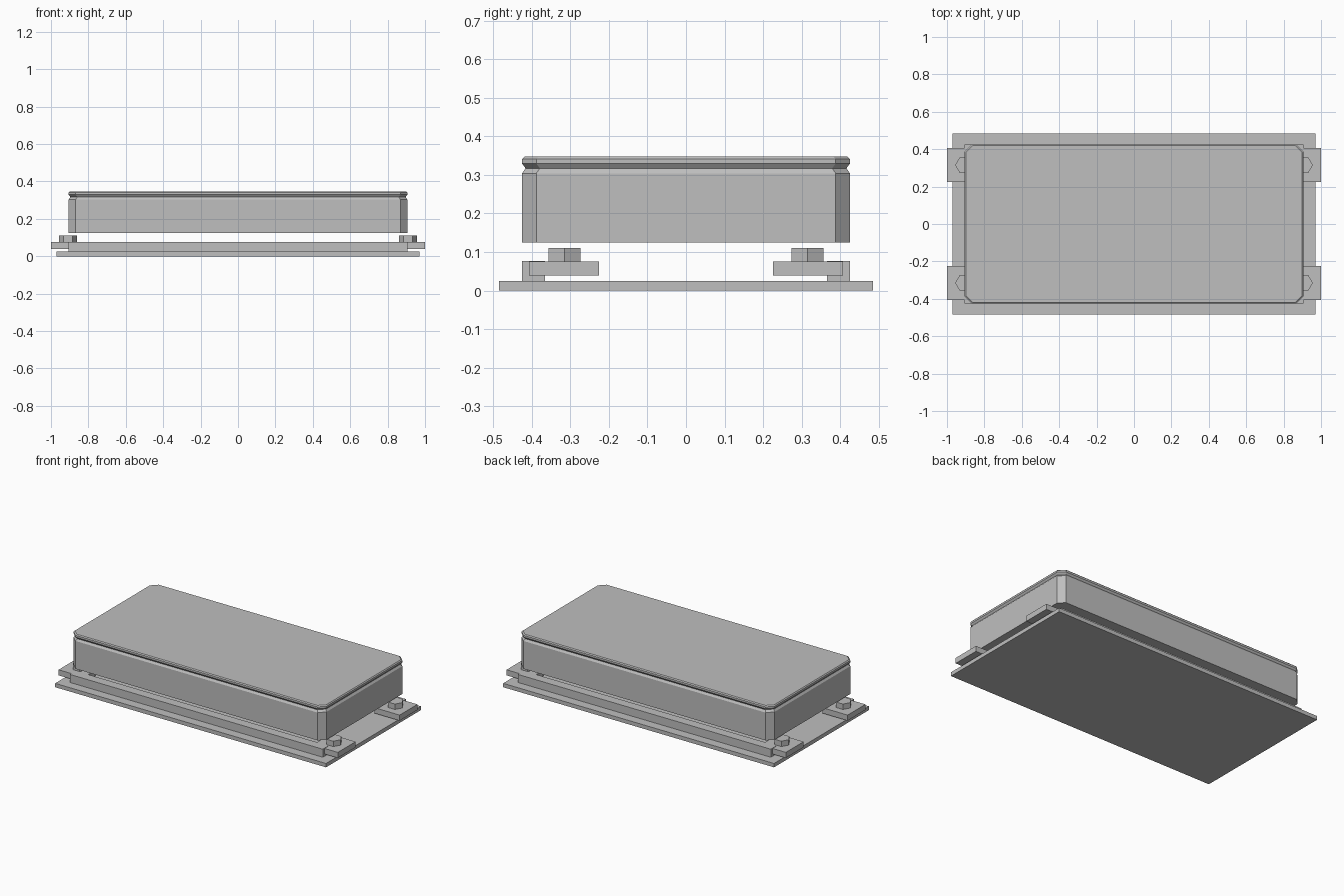
import bpy, bmesh
from math import cos, sin, pi

cube = bpy.data.objects.get("Cube")
if cube:
    bpy.data.objects.remove(cube, do_unlink=True)

# Single plain metal colour
GREY = (0.52, 0.52, 0.52, 1)
metal = bpy.data.materials.new("grey metal")
metal.use_nodes = True
metal.diffuse_color = GREY
metal.node_tree.nodes["Principled BSDF"].inputs["Base Color"].default_value = GREY


def loft(name, rings):
    """Closed solid through rings of equal point count, bottom to top."""
    bm = bmesh.new()
    loops = [[bm.verts.new(p) for p in ring] for ring in rings]
    n = len(loops[0])
    bm.faces.new(loops[0][::-1])
    bm.faces.new(loops[-1])
    for low, high in zip(loops, loops[1:]):
        for i in range(n):
            j = (i + 1) % n
            bm.faces.new((low[i], low[j], high[j], high[i]))
    bmesh.ops.recalc_face_normals(bm, faces=bm.faces)
    mesh = bpy.data.meshes.new(name)
    bm.to_mesh(mesh)
    bm.free()
    mesh.materials.append(metal)
    obj = bpy.data.objects.new(name, mesh)
    bpy.context.collection.objects.link(obj)
    return obj


def box(name, x0, x1, y0, y1, z0, z1):
    return loft(name, [[(x0, y0, z), (x1, y0, z), (x1, y1, z), (x0, y1, z)]
                       for z in (z0, z1)])


def cut_rect(z, inset, cut=0.037, hx=0.905, hy=0.425):
    """Rectangle with cut corners at height z."""
    x, y = hx - inset, hy - inset
    return [(x - cut, -y, z), (x, cut - y, z), (x, y - cut, z), (x - cut, y, z),
            (cut - x, y, z), (-x, y - cut, z), (-x, cut - y, z), (cut - x, -y, z)]


# Base plate
box("base_plate", -0.97, 0.97, -0.485, 0.485, 0, 0.025)

# Long rails along front and back
for side, s in (("front", -1), ("back", 1)):
    y0, y1 = sorted((s * 0.365, s * 0.425))
    box(side + "_rail", -0.905, 0.905, y0, y1, 0.025, 0.077)

# Clamp lugs with hexagonal bolts at the four corners
for side, sx in (("right", -1), ("left", 1)):
    for end, sy in (("front", -1), ("back", 1)):
        x0, x1 = sorted((sx * 0.82, sx))
        y0, y1 = sorted((sy * 0.225, sy * 0.407))
        box(f"{end}_{side}_lug", x0, x1, y0, y1, 0.039, 0.075)
        loft(f"{end}_{side}_bolt",
             [[(sx * 0.908 + 0.048 * cos(i * pi / 3),
                sy * 0.315 + 0.048 * sin(i * pi / 3), z) for i in range(6)]
              for z in (0.075, 0.11)])

# Raised body with bevelled shoulder
loft("body", [cut_rect(0.124, 0), cut_rect(0.304, 0), cut_rect(0.317, 0.009)])

# Lid flaring out above the seam, with a bevelled top edge
loft("lid", [cut_rect(0.317, 0.009), cut_rect(0.329, 0),
             cut_rect(0.341, 0), cut_rect(0.347, 0.006)])
